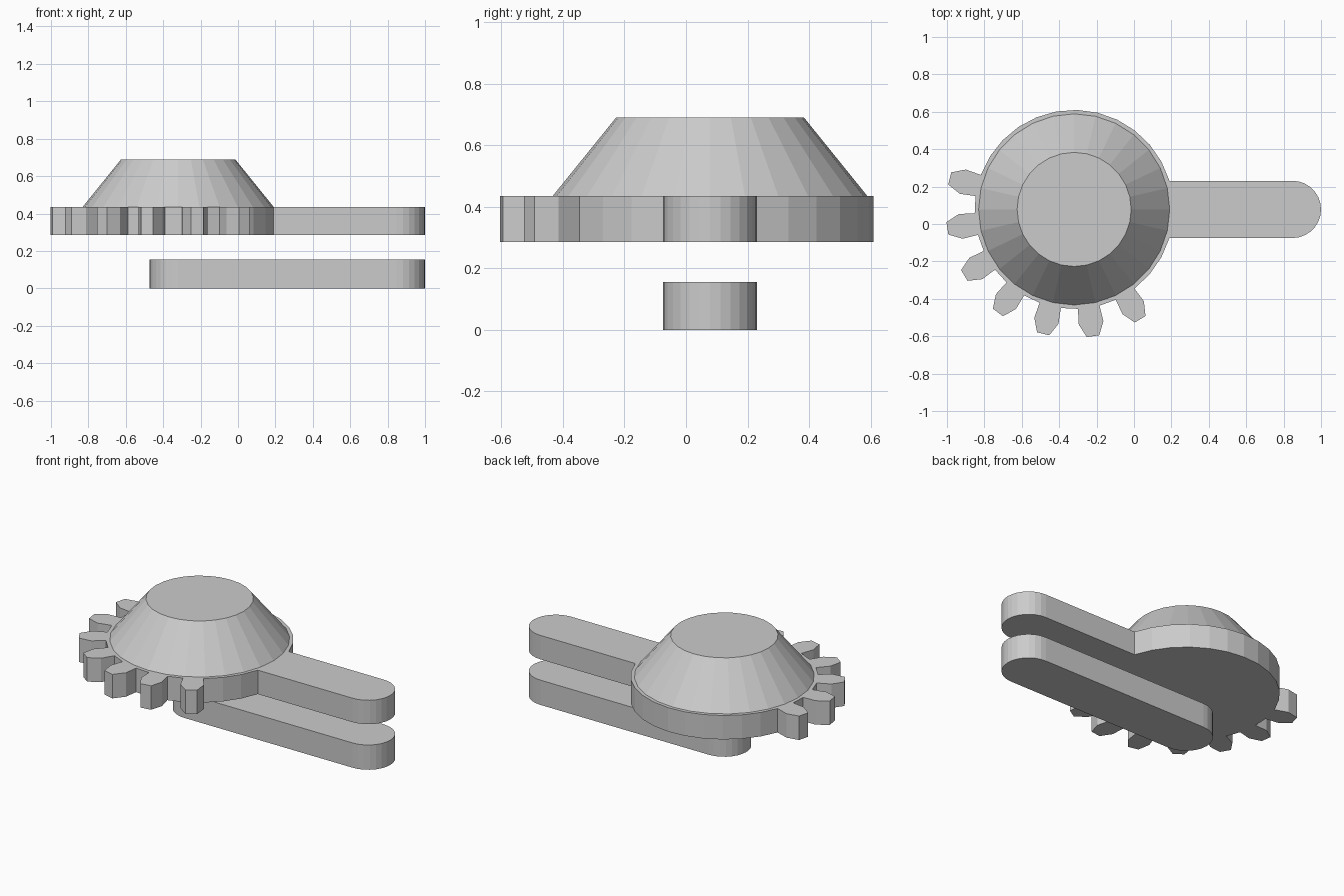
import bpy, bmesh
from math import sin, cos, radians, asin, degrees
from mathutils import Matrix

if "Cube" in bpy.data.objects:
    bpy.data.objects.remove(bpy.data.objects["Cube"])

CX, CY = -0.32, 0.078      # pivot axis of the gear
END_X, HALF = 0.847, 0.153 # far end and half width of the arms


def polar(r, deg, x=CX, y=CY):
    a = radians(deg)
    return (x + r * cos(a), y + r * sin(a))


def finish(name, bm):
    bmesh.ops.recalc_face_normals(bm, faces=bm.faces[:])
    mesh = bpy.data.meshes.new(name)
    bm.to_mesh(mesh)
    bm.free()
    obj = bpy.data.objects.new(name, mesh)
    bpy.context.collection.objects.link(obj)
    return obj


def extrude_outline(name, pts, z0, z1):
    bm = bmesh.new()
    face = bm.faces.new([bm.verts.new((x, y, z0)) for x, y in pts])
    new = bmesh.ops.extrude_face_region(bm, geom=[face], use_keep_orig=True)
    top = [v for v in new["geom"] if isinstance(v, bmesh.types.BMVert)]
    bmesh.ops.translate(bm, verts=top, vec=(0, 0, z1 - z0))
    return finish(name, bm)


def round_end(x, start, n=14):
    return [polar(HALF, start + 180 * i / n, x) for i in range(n + 1)]


# Lower bar with rounded ends
extrude_outline("lower_arm", round_end(END_X, -90) + round_end(CX, 90), 0, 0.155)

# Partial gear with its arm, as one outline
ROOT = 0.532
join = degrees(asin(HALF / ROOT))
outline = round_end(END_X, -90)
steps = 12
outline += [polar(ROOT, join + (159.7 - join) * i / steps) for i in range(steps)]
for i in range(7):
    mid = 166 + 22.5 * i
    for r, off in ((ROOT, -6.3), (0.617, -6.2), (0.686, -2.8),
                   (0.686, 2.8), (0.617, 6.2), (ROOT, 6.3)):
        outline.append(polar(r, mid + off))
last = 301 + 6.3
outline += [polar(ROOT, last + (360 - join - last) * i / 3) for i in range(1, 4)]
extrude_outline("gear_with_arm", outline, 0.285, 0.435)

# Tapered hub on top of the gear
bm = bmesh.new()
bmesh.ops.create_cone(bm, cap_ends=True, segments=28, radius1=0.511, radius2=0.305,
                      depth=0.255, matrix=Matrix.Translation((CX, CY, 0.5625)))
finish("tapered_hub", bm)
